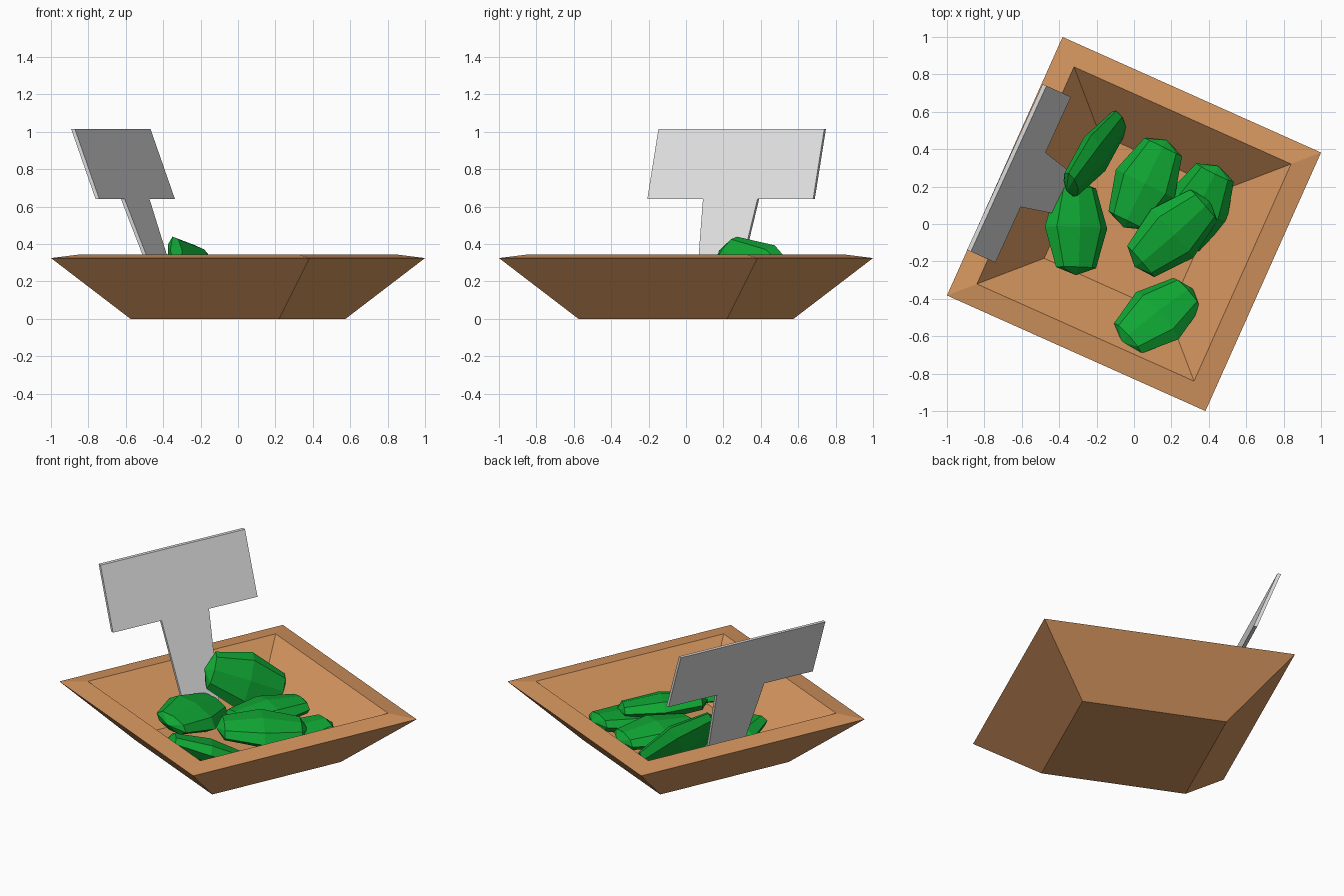
import bpy, bmesh, math
from mathutils import Vector, Matrix

if "Cube" in bpy.data.objects:
    bpy.data.objects.remove(bpy.data.objects["Cube"])


def material(name, color):
    m = bpy.data.materials.new(name)
    m.diffuse_color = (*color, 1)
    m.use_nodes = True
    m.node_tree.nodes["Principled BSDF"].inputs["Base Color"].default_value = m.diffuse_color
    return m


wood = material("tan wood", (0.66, 0.30, 0.113))
green = material("leaf green", (0.005, 0.38, 0.033))
white = material("pale grey", (0.73, 0.73, 0.74))


def finish(bm, name, mat):
    bmesh.ops.recalc_face_normals(bm, faces=bm.faces)
    me = bpy.data.meshes.new(name)
    bm.to_mesh(me)
    bm.free()
    me.materials.append(mat)
    ob = bpy.data.objects.new(name, me)
    bpy.context.collection.objects.link(ob)
    return ob


def bridge(bm, a, b):
    n = len(a)
    for i in range(n):
        bm.faces.new((a[i], a[(i + 1) % n], b[(i + 1) % n], b[i]))


# Square tray: outer base, outer rim, inner rim, inner floor
bm = bmesh.new()
corner = Vector((1.0, 0.382, 0))
rings = []
for scale, z in ((0.575, 0), (1.0, 0.325), (0.84, 0.345), (0.48, 0.07)):
    rings.append([bm.verts.new(Matrix.Rotation(i * math.pi / 2, 3, 'Z') @ corner * scale
                               + Vector((0, 0, z))) for i in range(4)])
for a, b in zip(rings, rings[1:]):
    bridge(bm, a, b)
bm.faces.new(rings[0])
bm.faces.new(rings[-1])
finish(bm, "tray", wood)

# Leaning price sign: T-shaped plate with a tapering stem
along = Vector((0.415, 0.91, 0))
inward = Vector((0.91, -0.415, 0))
top = Vector((-0.69, 0.305, 1.015))
half = [(0.487, 1.015), (0.487, 0.64), (0.16, 0.64), (0.11, 0.09)]
outline = half + [(-u, z) for u, z in reversed(half)]
bm = bmesh.new()
sides = []
for thick in (0, 0.022):
    sides.append([bm.verts.new(Vector((top.x, top.y, z)) + along * u
                               + inward * (0.383 * (top.z - z) + thick)) for u, z in outline])
    bm.faces.new(sides[-1])
bridge(bm, *sides)
finish(bm, "sign", white)


# Flattened low-poly fruits: eight-sided rings along the long axis
def fruit(name, centre, axis, normal, a=0.265, b=0.175, c=0.073):
    d = Vector(axis).normalized()
    n = Vector(normal)
    n = (n - d * n.dot(d)).normalized()
    w = n.cross(d)
    o = Vector(centre)
    bm = bmesh.new()
    loops = []
    for t, r in ((-0.84, 0.64), (0, 1), (0.84, 0.64)):
        loops.append([bm.verts.new(o + d * a * t
                                   + w * b * r * math.cos(k * math.pi / 4)
                                   + n * c * r * math.sin(k * math.pi / 4)) for k in range(8)])
    for p, q in zip(loops, loops[1:]):
        bridge(bm, p, q)
    for loop, s in ((loops[0], -1), (loops[-1], 1)):
        tip = bm.verts.new(o + d * a * s)
        for k in range(8):
            bm.faces.new((loop[k], loop[(k + 1) % 8], tip))
    finish(bm, name, green)


fruit("fruit_leaning", (-0.21, 0.375, 0.25), (0.30, 0.39, -0.23), (0.68, -0.53, 0.46), a=0.275)
fruit("fruit_left", (-0.31, -0.02, 0.165), (0.0, 0.5, -0.05), (0.3, 0, 0.95), a=0.255)
fruit("fruit_back", (0.06, 0.215, 0.19), (0.22, 0.45, 0.0), (-0.05, 0, 1), a=0.26)
fruit("fruit_right", (0.34, 0.09, 0.145), (0.16, 0.32, 0.06), (0, -0.1, 1), a=0.25)
fruit("fruit_middle", (0.205, -0.05, 0.22), (0.36, 0.32, -0.035), (0.1, -0.15, 1), a=0.27)
fruit("fruit_front", (0.125, -0.49, 0.225), (0.34, 0.26, -0.14), (0.25, 0.5, 0.8), a=0.25)
